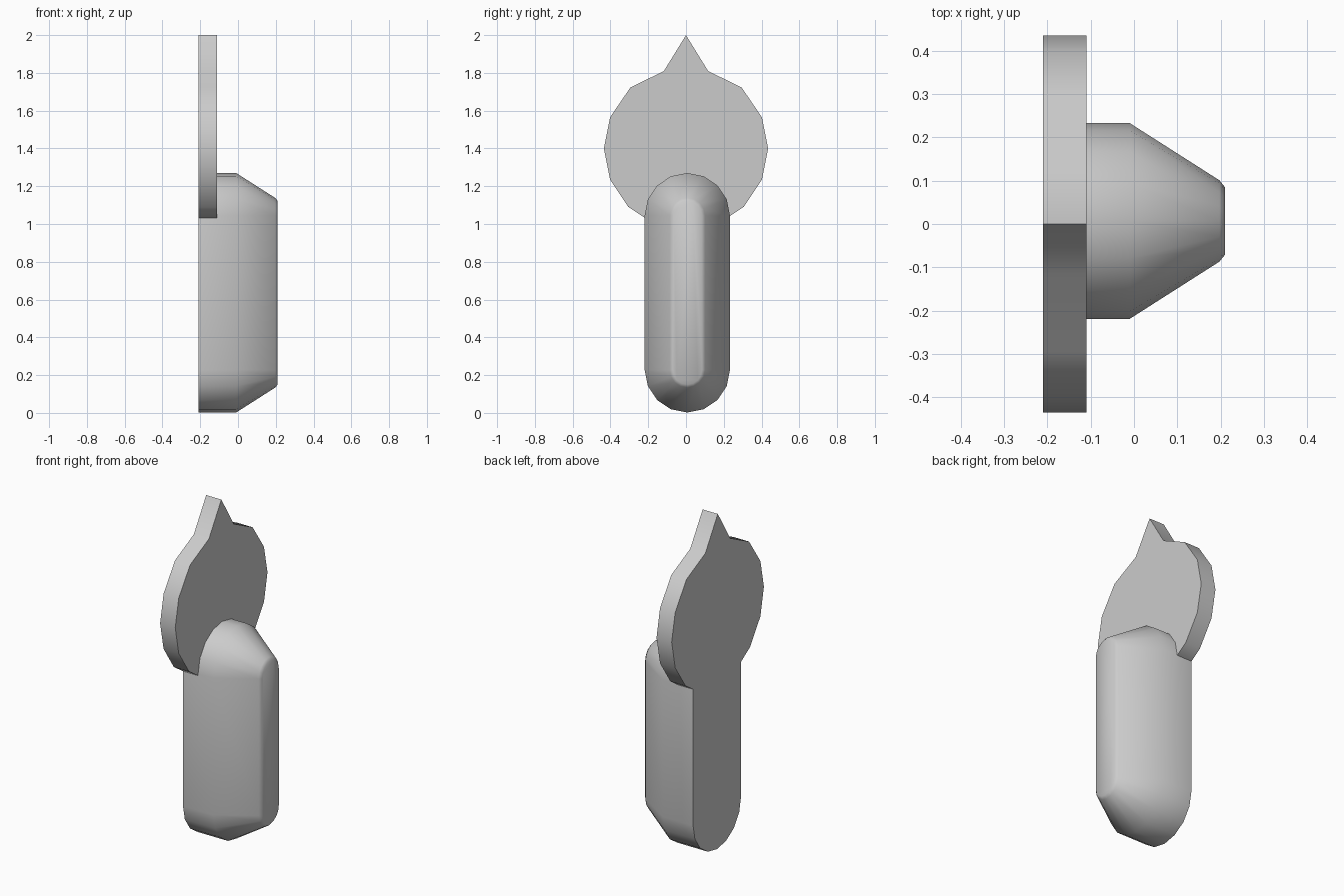
import bpy, bmesh, math

if "Cube" in bpy.data.objects:
    bpy.data.objects.remove(bpy.data.objects["Cube"])


def skin(name, rings, angle):
    """Join equal-length rings of points into a capped solid."""
    bm = bmesh.new()
    vs = [[bm.verts.new(p) for p in ring] for ring in rings]
    n = len(vs[0])
    for a, b in zip(vs, vs[1:]):
        for i in range(n):
            j = (i + 1) % n
            bm.faces.new((a[i], a[j], b[j], b[i]))
    bm.faces.new(vs[0])
    bm.faces.new(vs[-1])
    bmesh.ops.recalc_face_normals(bm, faces=bm.faces[:])
    me = bpy.data.meshes.new(name)
    bm.to_mesh(me)
    bm.free()
    ob = bpy.data.objects.new(name, me)
    bpy.context.collection.objects.link(ob)
    bpy.ops.object.select_all(action='DESELECT')
    ob.select_set(True)
    bpy.context.view_layer.objects.active = ob
    bpy.ops.object.shade_smooth_by_angle(angle=math.radians(angle))
    return ob


def capsule(x, r, low=0.228, high=1.044, yc=0.007, seg=8):
    """Upright stadium outline in the plane at x."""
    pts = []
    for start, z in ((0, high), (math.pi, low)):
        for i in range(seg + 1):
            a = start + math.pi * i / seg
            pts.append((x, yc + r * math.cos(a), z + r * math.sin(a)))
    return pts


# upright body: straight back, tapered front, softened front edge
skin("body", [capsule(-0.21, 0.226), capsule(-0.01, 0.226),
              capsule(0.197, 0.094), capsule(0.21, 0.078)], 50)

# flat pointed plate, flush with the back of the body
half = [(0.117, 1.81), (0.295, 1.722), (0.402, 1.565), (0.435, 1.4),
        (0.402, 1.235), (0.305, 1.09), (0.215, 1.03)]
outline = [(0, 2.0)] + half + [(-y, z) for y, z in reversed(half)]
skin("pointed_plate", [[(x, y, z) for y, z in outline] for x in (-0.21, -0.11)], 35)
